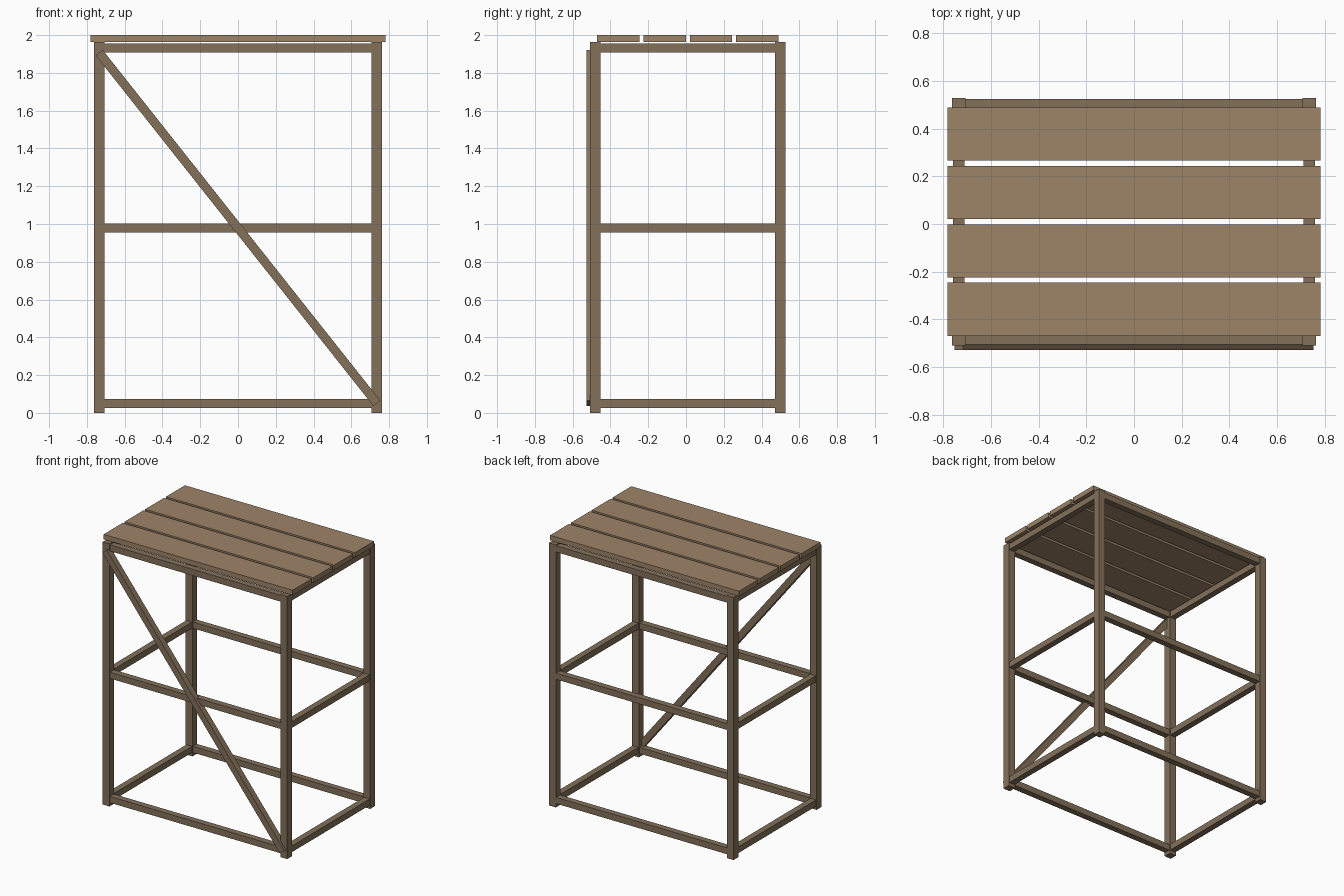
import bpy
from mathutils import Vector

if "Cube" in bpy.data.objects:
    bpy.data.objects.remove(bpy.data.objects["Cube"])

wood = bpy.data.materials.new("wood")
wood.diffuse_color = (0.23, 0.165, 0.105, 1)
wood.use_nodes = True
wood.node_tree.nodes["Principled BSDF"].inputs["Base Color"].default_value = wood.diffuse_color
plank_wood = bpy.data.materials.new("plank_wood")
plank_wood.diffuse_color = (0.34, 0.23, 0.14, 1)
plank_wood.use_nodes = True
plank_wood.node_tree.nodes["Principled BSDF"].inputs["Base Color"].default_value = plank_wood.diffuse_color


def box(name, centre, size, mat=wood):
    bpy.ops.mesh.primitive_cube_add(size=1, location=centre)
    ob = bpy.context.object
    ob.name = name
    ob.scale = size
    bpy.ops.object.transform_apply(location=False, rotation=False, scale=True)
    ob.data.materials.append(mat)
    return ob


OFF = 0.0095            # frame sits slightly back to balance the brace
PX, PY = 0.735, 0.4905  # post centres
POST, RAIL = 0.056, 0.047
TOP = 1.963

# Four corner posts
for sx in (-1, 1):
    for sy in (-1, 1):
        box("corner_post", (sx * PX, OFF + sy * PY, TOP / 2), (POST, POST, TOP))

# Three levels of rails between the posts
for z in (0.05, 0.979, 1.931):
    for s in (-1, 1):
        box("long_rail", (0, OFF + s * PY, z), (2 * PX, RAIL, RAIL))
        box("side_rail", (s * PX, OFF, z), (RAIL, 2 * PY, RAIL))

# Top deck planks
for i in range(4):
    y = OFF + (i - 1.5) * 0.2452
    box("deck_plank", (0, y, (TOP + 2) / 2), (1.563, 0.224, 2 - TOP), plank_wood)

# Diagonal brace on the front face
a, b = Vector((-PX, -0.5045, 1.907)), Vector((PX, -0.5045, 0.051))
brace = box("front_brace", (a + b) / 2, (RAIL, 0.046, (b - a).length))
d = a - b
brace.rotation_euler = (0, Vector((d.z, d.x)).angle_signed(Vector((1, 0))), 0)
